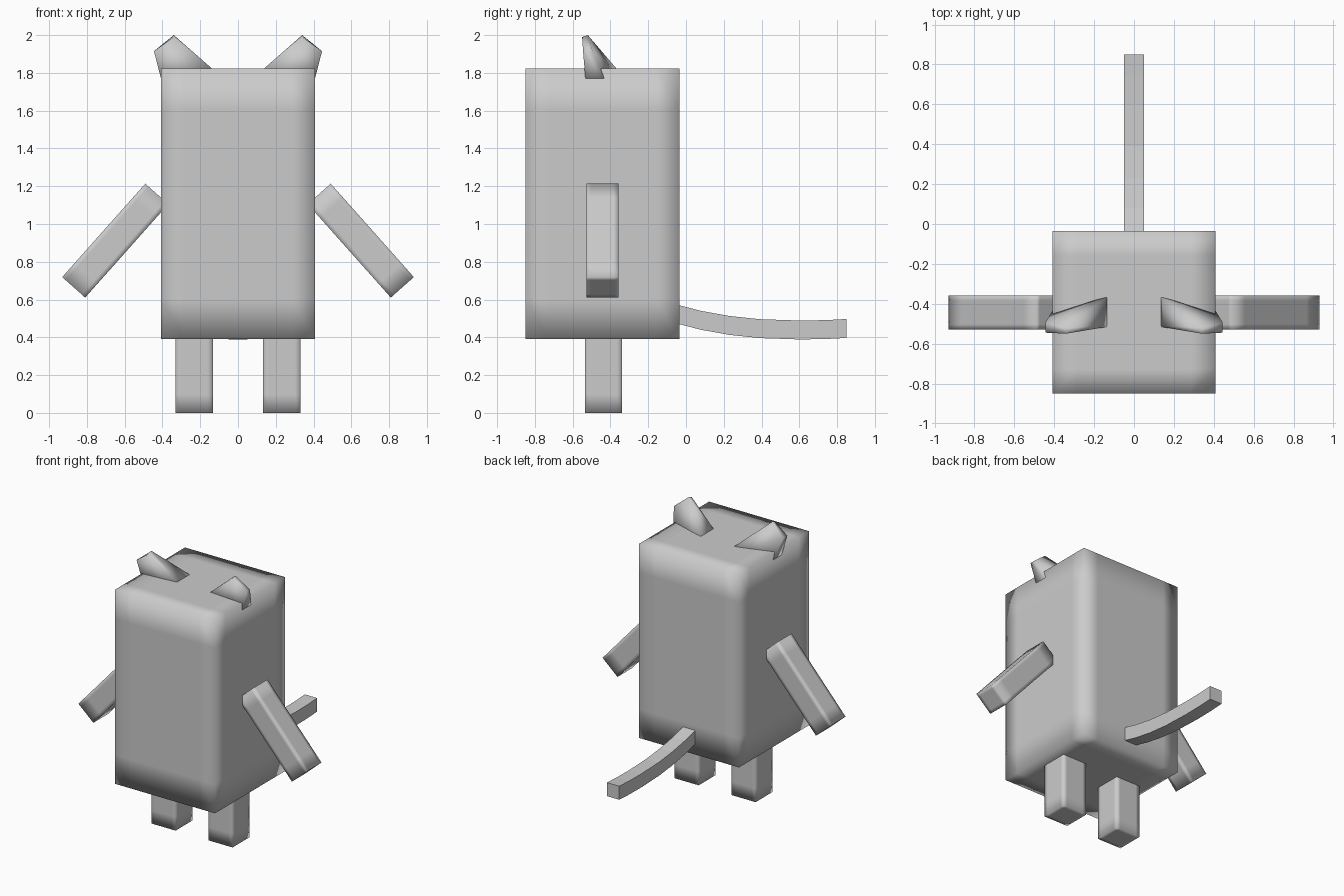
import bpy
import bmesh
from mathutils import Matrix, Vector

cube = bpy.data.objects.get("Cube")
if cube:
    bpy.data.objects.remove(cube, do_unlink=True)

grey = bpy.data.materials.new("plain_grey")
grey.use_nodes = True
colour = (0.6, 0.6, 0.6, 1)
grey.diffuse_color = colour
grey.node_tree.nodes["Principled BSDF"].inputs["Base Color"].default_value = colour


def finish(name, bm, smooth=True):
    """Turn a bmesh into a named, coloured object."""
    bmesh.ops.recalc_face_normals(bm, faces=bm.faces)
    for face in bm.faces:
        face.smooth = smooth
    mesh = bpy.data.meshes.new(name)
    bm.to_mesh(mesh)
    bm.free()
    mesh.materials.append(grey)
    obj = bpy.data.objects.new(name, mesh)
    bpy.context.collection.objects.link(obj)
    return obj


def soft_box(name, size, centre, tilt=0.0):
    """Box with support loops near its edges, shaded fully smooth."""
    bm = bmesh.new()
    bmesh.ops.create_cube(bm, size=1)
    for axis in range(3):
        for offset in (-0.35, 0.35):
            normal = Vector((0, 0, 0))
            normal[axis] = 1
            bmesh.ops.bisect_plane(bm, geom=bm.verts[:] + bm.edges[:] + bm.faces[:],
                                   plane_co=normal * offset, plane_no=normal)
    place = (Matrix.Translation(centre) @ Matrix.Rotation(tilt, 4, 'Y')
             @ Matrix.Diagonal((*size, 1)))
    bmesh.ops.transform(bm, matrix=place, verts=bm.verts)
    return finish(name, bm)


def bridge(bm, rings):
    """Skin a row of four-cornered rings and cap both ends."""
    loops = [[bm.verts.new(p) for p in ring] for ring in rings]
    for a, b in zip(loops, loops[1:]):
        for i in range(4):
            j = (i + 1) % 4
            bm.faces.new((a[i], a[j], b[j], b[i]))
    bm.faces.new(loops[0])
    bm.faces.new(loops[-1])


# Body
soft_box("body", (0.815, 0.815, 1.43), (0, -0.4425, 1.107))

# Ear root and tip rings, for the +x side
ear_root = [(0.10, -0.51, 1.79), (0.10, -0.34, 1.79),
            (0.40, -0.42, 1.74), (0.40, -0.53, 1.74)]
ear_tip = [(0.34, -0.55, 1.99), (0.34, -0.52, 2.0),
           (0.445, -0.495, 1.915), (0.445, -0.545, 1.915)]

# Paired limbs and ears
for side, s in (("left", 1), ("right", -1)):
    soft_box(side + "_leg", (0.197, 0.197, 0.66), (s * 0.232, -0.437, 0.33))
    soft_box(side + "_arm", (0.163, 0.17, 0.662), (s * 0.65, -0.443, 0.912), -s * 0.727)
    bm = bmesh.new()
    bridge(bm, [[(s * x, y, z) for x, y, z in ring] for ring in (ear_root, ear_tip)])
    finish(side + "_ear", bm)

# Tail: square section swept along a gentle dip
tail_path = [(-0.06, 0.526), (0.08, 0.49), (0.23, 0.463), (0.39, 0.446),
             (0.6, 0.439), (0.74, 0.441), (0.85, 0.447)]
h = 0.05
bm = bmesh.new()
bridge(bm, [[(-h, y, z - h), (h, y, z - h), (h, y, z + h), (-h, y, z + h)]
            for y, z in tail_path])
finish("tail", bm, smooth=False)
